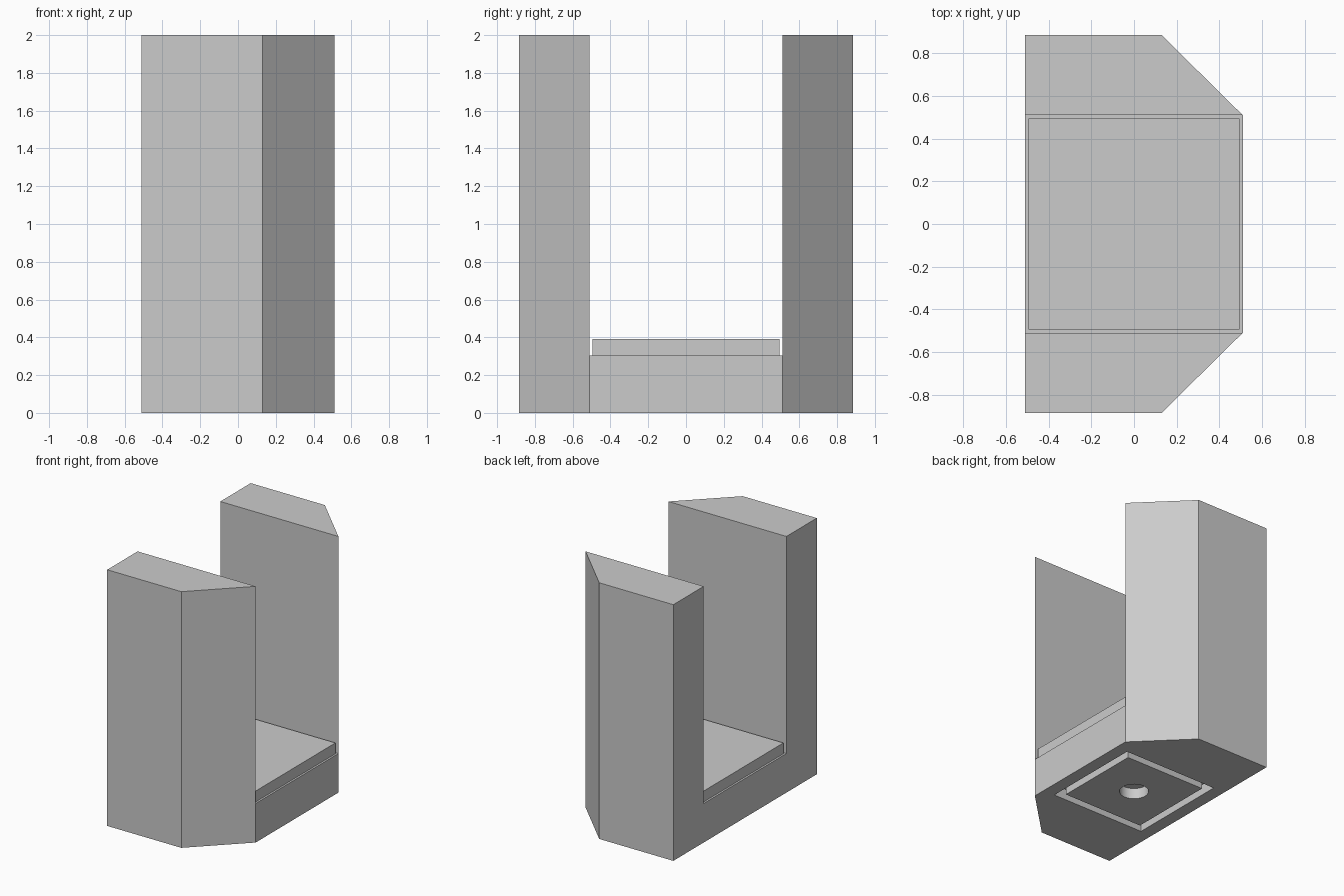
import bpy
import bmesh

cube = bpy.data.objects.get("Cube")
if cube:
    bpy.data.objects.remove(cube, do_unlink=True)

# Single plain grey
grey = bpy.data.materials.new("plain_grey")
grey.use_nodes = True
colour = (0.6, 0.6, 0.6, 1)
grey.diffuse_color = colour
grey.node_tree.nodes["Principled BSDF"].inputs["Base Color"].default_value = colour


def prism(name, outline, z0, z1):
    """Extrude a plan outline from z0 up to z1."""
    bm = bmesh.new()
    face = bm.faces.new([bm.verts.new((x, y, z0)) for x, y in outline])
    top = bmesh.ops.extrude_face_region(bm, geom=[face])["geom"]
    verts = [v for v in top if isinstance(v, bmesh.types.BMVert)]
    bmesh.ops.translate(bm, verts=verts, vec=(0, 0, z1 - z0))
    bmesh.ops.recalc_face_normals(bm, faces=bm.faces)
    mesh = bpy.data.meshes.new(name)
    bm.to_mesh(mesh)
    bm.free()
    mesh.materials.append(grey)
    obj = bpy.data.objects.new(name, mesh)
    bpy.context.collection.objects.link(obj)
    return obj


def block(name, hx, hy, z0, z1):
    return prism(name, [(-hx, -hy), (hx, -hy), (hx, hy), (-hx, hy)], z0, z1)


def cut(target, cutter):
    """Subtract the cutter, apply the result and discard the cutter."""
    cutter.hide_render = True
    mod = target.modifiers.new("cut", "BOOLEAN")
    mod.operation = "DIFFERENCE"
    mod.solver = "EXACT"
    mod.object = cutter
    bpy.context.view_layer.objects.active = target
    bpy.ops.object.modifier_apply(modifier=mod.name)
    bpy.data.objects.remove(cutter, do_unlink=True)


HALF = 0.51      # half width of body and channel
OUT = 0.885      # half depth of body
FLOOR = 0.305    # channel floor height
RECESS = 0.085   # depth of underside cuts

# Body with two chamfered corners
side = [(HALF, HALF), (0.13, OUT), (-HALF, OUT)]
body = prism("body", side + [(x, -y) for x, y in reversed(side)], 0, 2)

# Channel between the two upright walls
cut(body, block("channel_cutter", 1, HALF, FLOOR, 2.5))

# Square groove in the underside
groove = block("groove_cutter", 0.41, 0.41, -0.1, RECESS)
cut(groove, block("groove_core", 0.35, 0.35, -0.2, 0.2))
cut(body, groove)

# Round blind hole in the underside
bpy.ops.mesh.primitive_cylinder_add(vertices=48, radius=0.105, depth=2 * RECESS)
cut(body, bpy.context.object)

# Raised square plate on the channel floor
plate = block("floor_plate", 0.495, 0.495, FLOOR, 0.39)

# Smooth the hole wall, keep all corners sharp
bpy.ops.object.select_all(action="DESELECT")
body.select_set(True)
bpy.context.view_layer.objects.active = body
bpy.ops.object.shade_smooth_by_angle()
